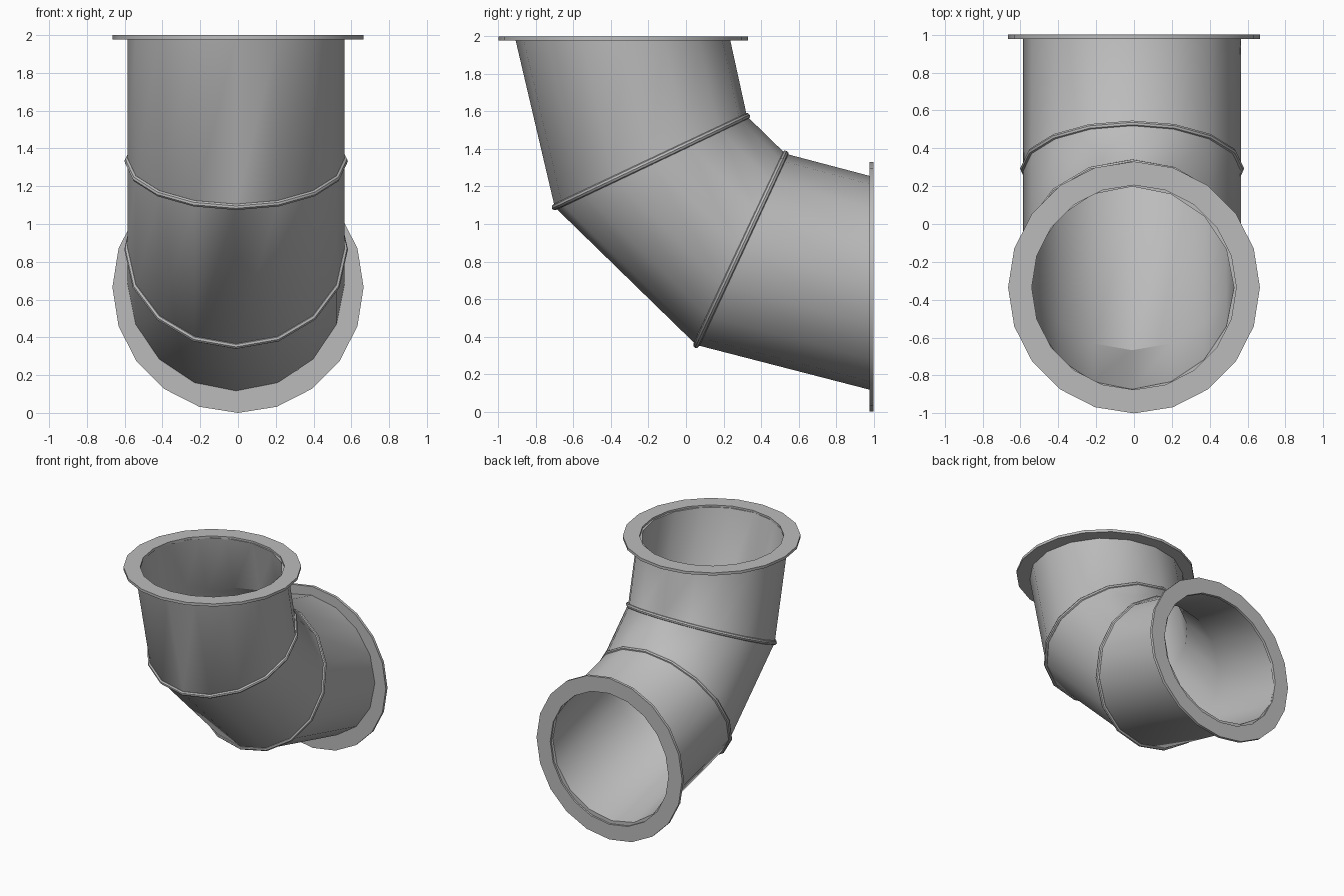
import bpy, bmesh
from math import sin, cos, tau
from mathutils import Vector

cube = bpy.data.objects.get("Cube")
if cube:
    bpy.data.objects.remove(cube)

metal = bpy.data.materials.new("grey_metal")
metal.use_nodes = True
metal.diffuse_color = (0.5, 0.5, 0.5, 1)
metal.node_tree.nodes["Principled BSDF"].inputs["Base Color"].default_value = (0.5, 0.5, 0.5, 1)

SHIFT = -0.01
X = Vector((1, 0, 0))


def frame(a, b):
    """Centre, in-plane axis and half length of a section from its outer and inner bend points (y, z)."""
    a, b = Vector((SHIFT, *a)), Vector((SHIFT, *b))
    return (a + b) / 2, (b - a).normalized(), (b - a).length / 2


def loop(centre, axis, rx, ry, sides):
    return [centre + X * rx * sin(tau * i / sides) + axis * ry * cos(tau * i / sides)
            for i in range(sides)]


def skin(name, loops):
    """Join a closed cycle of equal loops into a hollow solid."""
    bm = bmesh.new()
    rows = [[bm.verts.new(p) for p in pts] for pts in loops]
    n = len(rows[0])
    for r, s in zip(rows, rows[1:] + rows[:1]):
        for i in range(n):
            j = (i + 1) % n
            bm.faces.new((r[i], r[j], s[j], s[i]))
    bmesh.ops.recalc_face_normals(bm, faces=bm.faces)
    mesh = bpy.data.meshes.new(name)
    bm.to_mesh(mesh)
    bm.free()
    mesh.materials.append(metal)
    obj = bpy.data.objects.new(name, mesh)
    bpy.context.collection.objects.link(obj)
    bpy.ops.object.select_all(action='DESELECT')
    obj.select_set(True)
    bpy.context.view_layer.objects.active = obj
    bpy.ops.object.shade_smooth_by_angle(angle=0.53)
    return obj


# Elbow pipe: three straight segments between four sections
sections = [
    ((-0.91, 1.985), (0.235, 1.985)),
    ((-0.70, 1.09), (0.325, 1.575)),
    ((0.055, 0.355), (0.53, 1.375)),
    ((0.985, 0.115), (0.985, 1.255)),
]
frames = [frame(*s) for s in sections]
WALL = 0.037
outer = [loop(c, d, 0.575, r, 16) for c, d, r in frames]
inner = [loop(c, d, 0.575 - WALL, r - WALL, 16) for c, d, r in frames]
skin("elbow_pipe", outer + inner[::-1])

# Rounded beads over the two joints
BEAD = 0.017
for name, (c, d, r) in zip(("upper_joint_bead", "lower_joint_bead"), frames[1:3]):
    normal = X.cross(d)
    rings = []
    for k in range(8):
        out, along = BEAD * cos(tau * k / 8), BEAD * sin(tau * k / 8)
        rings.append(loop(c + normal * along, d, 0.575 + out, r + out, 16))
    skin(name, rings)

# Flat flanges on the two open ends
Y, Z = Vector((0, 1, 0)), Vector((0, 0, 1))
for name, centre, axis, normal in (
        ("top_flange", Vector((0, -0.335, 2)), Y, Z),
        ("back_flange", Vector((0, 1, 0.665)), Z, Y)):
    back = centre - normal * 0.022
    skin(name, [loop(p, axis, r, r, 20) for p, r in
                ((centre, 0.665), (back, 0.665), (back, 0.54), (centre, 0.54))])
